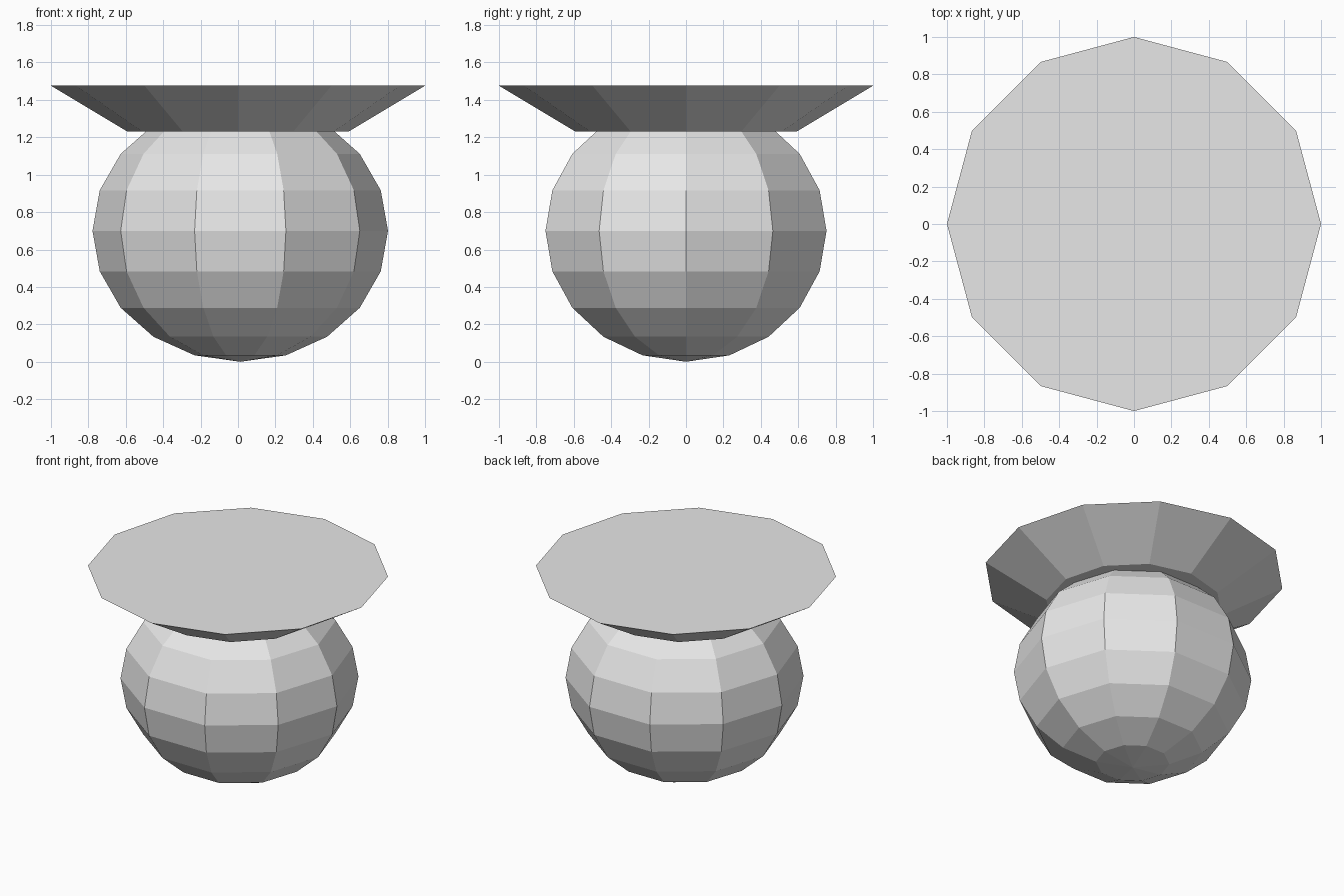
import bpy
import math

cube = bpy.data.objects.get("Cube")
if cube:
    bpy.data.objects.remove(cube, do_unlink=True)

# Single plain grey
GREY = (0.8, 0.8, 0.8, 1.0)
grey = bpy.data.materials.new("light_grey")
grey.use_nodes = True
grey.diffuse_color = GREY
grey.node_tree.nodes["Principled BSDF"].inputs["Base Color"].default_value = GREY


def finish(name):
    obj = bpy.context.object
    obj.name = name
    obj.data.name = name
    obj.data.materials.append(grey)
    bpy.ops.object.shade_flat()
    return obj


# Faceted round body, with one vertex column facing the front
bpy.ops.mesh.primitive_uv_sphere_add(
    segments=10, ring_count=10, radius=1,
    location=(0.012, 0, 0.7), rotation=(0, 0, math.pi / 2))
finish("round_body").scale = (0.79, 0.79, 0.7)

# Flared twelve-sided top plate that the body sinks into
BOTTOM, TOP = 1.23, 1.476
bpy.ops.mesh.primitive_cone_add(
    vertices=12, radius1=0.59, radius2=1, depth=TOP - BOTTOM,
    end_fill_type='NGON', location=(0, 0, (TOP + BOTTOM) / 2))
finish("flared_top")
